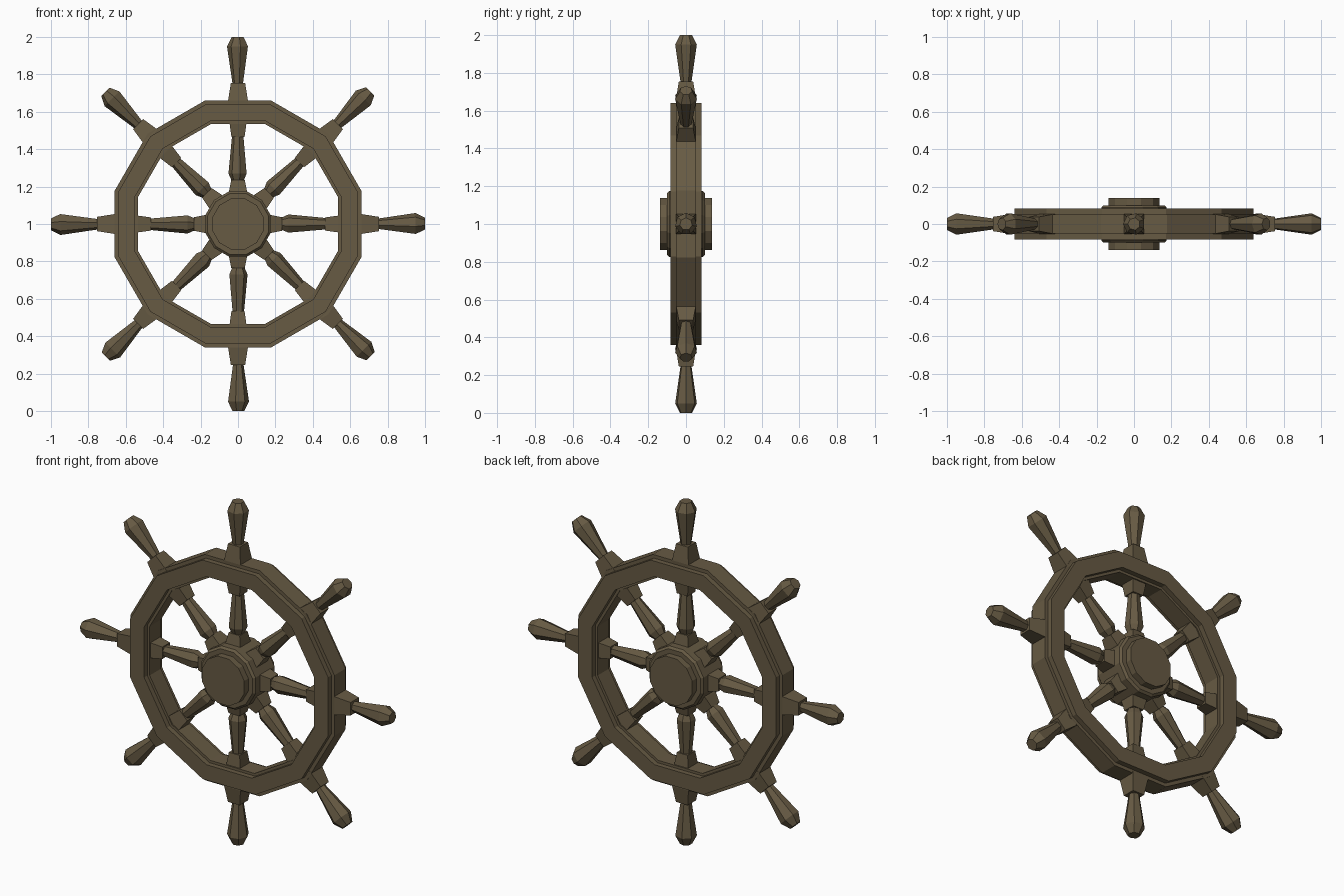
import bpy, bmesh, math
from mathutils import Matrix, Vector

if "Cube" in bpy.data.objects:
    bpy.data.objects.remove(bpy.data.objects["Cube"])

wood = bpy.data.materials.new("dark_olive_wood")
wood.diffuse_color = (0.135, 0.103, 0.057, 1)
wood.use_nodes = True
wood.node_tree.nodes["Principled BSDF"].inputs["Base Color"].default_value = wood.diffuse_color
CENTRE = Matrix.Translation((0, 0, 1))
FACE_FRONT = CENTRE @ Matrix.Rotation(math.pi / 2, 4, 'X')


def turned(name, profile, sides, matrix, closed=False):
    """Sweep (flat-to-centre distance, height) points round local z, one flat facing +x."""
    bm = bmesh.new()
    grow = 1 / math.cos(math.pi / sides)
    rings = []
    for r, h in profile:
        ring = []
        for i in range(sides):
            a = 2 * math.pi * (i + 0.5) / sides
            ring.append(bm.verts.new((r * grow * math.cos(a), r * grow * math.sin(a), h)))
        rings.append(ring)
    pairs = list(zip(rings, rings[1:]))
    if closed:
        pairs.append((rings[-1], rings[0]))
    else:
        bm.faces.new(rings[0])
        bm.faces.new(rings[-1])
    for a, b in pairs:
        for i in range(sides):
            j = (i + 1) % sides
            bm.faces.new((a[i], a[j], b[j], b[i]))
    bmesh.ops.recalc_face_normals(bm, faces=bm.faces)
    mesh = bpy.data.meshes.new(name)
    bm.to_mesh(mesh)
    bm.free()
    mesh.materials.append(wood)
    obj = bpy.data.objects.new(name, mesh)
    obj.matrix_world = matrix
    bpy.context.collection.objects.link(obj)
    return obj


# Stepped twelve-sided rim
half = [(0.66, 0.052), (0.64, 0.052), (0.64, 0.082), (0.55, 0.082), (0.55, 0.052), (0.535, 0.052)]
turned("rim", half + [(r, -h) for r, h in reversed(half)], 12, FACE_FRONT, closed=True)

# Hub drum with a smaller plate standing out on both faces
turned("hub_drum", [(0.163, -0.1), (0.175, -0.088), (0.175, 0.088), (0.163, 0.1)], 12, FACE_FRONT)
turned("hub_plates", [(0.137, -0.138), (0.137, 0.138)], 12, FACE_FRONT)

# Eight spokes: square collars with turned spindles and handles between them
for k in range(8):
    m = CENTRE @ Matrix.Rotation(k * math.pi / 4, 4, 'Y')
    turned(f"hub_collar_{k}", [(0.05, 0.12), (0.048, 0.175), (0.036, 0.235)], 4, m)
    turned(f"spindle_{k}", [(0.028, 0.225), (0.046, 0.27), (0.028, 0.48)], 7, m)
    turned(f"rim_collar_{k}", [(0.035, 0.465), (0.046, 0.545), (0.053, 0.66), (0.038, 0.755)], 4, m)
    turned(f"handle_{k}", [(0.025, 0.74), (0.053, 0.95), (0.03, 1.0)], 7, m)
